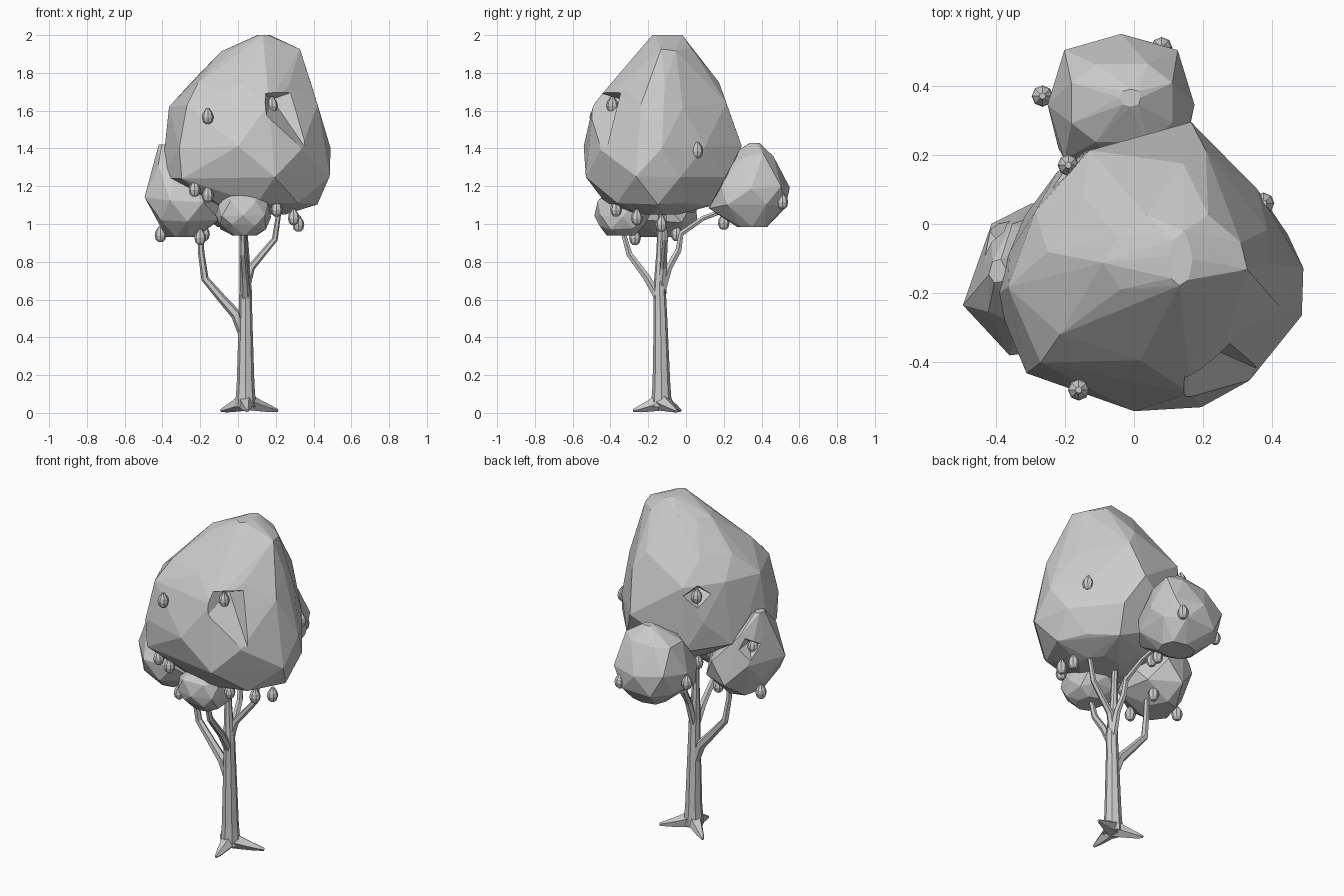
import bpy, bmesh, math, random
from mathutils import Vector

random.seed(4)
if "Cube" in bpy.data.objects:
    bpy.data.objects.remove(bpy.data.objects["Cube"])

grey = bpy.data.materials.new("plain grey")
grey.use_nodes = True
grey.diffuse_color = (0.6, 0.6, 0.6, 1)
grey.node_tree.nodes["Principled BSDF"].inputs["Base Color"].default_value = (0.6, 0.6, 0.6, 1)


def finish(bm, name):
    bmesh.ops.recalc_face_normals(bm, faces=bm.faces)
    mesh = bpy.data.meshes.new(name)
    bm.to_mesh(mesh)
    bm.free()
    mesh.materials.append(grey)
    obj = bpy.data.objects.new(name, mesh)
    bpy.context.collection.objects.link(obj)
    return obj


def hull(name, points):
    bm = bmesh.new()
    for p in points:
        bm.verts.new(p)
    bmesh.ops.convex_hull(bm, input=bm.verts)
    bmesh.ops.delete(bm, geom=[v for v in bm.verts if not v.link_faces], context='VERTS')
    return finish(bm, name)


def blob(name, outline, rings):
    """Faceted foliage: an outline fitted to each ring, staggered ring by ring."""
    points = []
    for i, (z, x0, x1, y0, y1) in enumerate(rings):
        for u, v in outline[i % 2::2]:
            points.append(((x0 + x1 + u * (x1 - x0)) / 2, (y0 + y1 + v * (y1 - y0)) / 2,
                           z + random.uniform(-.015, .015) * (0 < i < len(rings) - 1)))
    return hull(name, points)


def carve(obj, apex, rim):
    """Sink a pointed hollow from the rim down to the apex."""
    apex = Vector(apex)
    cutter = hull("hollow_cutter", [apex] + [apex + (Vector(p) - apex) * 1.6 for p in rim])
    cutter.hide_render = True
    mod = obj.modifiers.new("hollow", 'BOOLEAN')
    mod.operation, mod.object, mod.solver = 'DIFFERENCE', cutter, 'EXACT'
    bpy.context.view_layer.objects.active = obj
    bpy.ops.object.modifier_apply(modifier=mod.name)
    bpy.data.objects.remove(cutter)


def limb(name, path, sides=6):
    """Tapered tube through (x, y, z, radius) stations."""
    bm = bmesh.new()
    pts = [Vector(p[:3]) for p in path]
    loops = []
    for i, p in enumerate(pts):
        along = pts[min(i + 1, len(pts) - 1)] - pts[max(i - 1, 0)]
        turn = Vector((0, 0, 1)).rotation_difference(along)
        loops.append([bm.verts.new(p + turn @ Vector((math.cos(a), math.sin(a), 0)) * path[i][3])
                      for a in (math.tau * k / sides for k in range(sides))])
    for a, b in zip(loops, loops[1:]):
        for k in range(sides):
            j = (k + 1) % sides
            bm.faces.new((a[k], a[j], b[j], b[k]))
    bm.faces.new(loops[0])
    bm.faces.new(loops[-1])
    return finish(bm, name)


# Main crown
crown_outline = [(.27, 1), (.45, .9), (.7, .54), (.9, .28), (1, 0), (.99, -.32), (.65, -.77), (.34, -1),
                 (-.1, -.98), (-.76, -.76), (-.8, -.72), (-1, -.17), (-.91, .11), (-.8, .42),
                 (-.6, .66), (-.4, .9)]
crown = blob("main_crown", crown_outline, [
    (2.0, .10, .17, -.18, -.02), (1.925, -.09, .33, -.22, .04), (1.74, -.28, .385, -.40, .175),
    (1.63, -.365, .425, -.49, .25), (1.40, -.40, .49, -.55, .295), (1.25, -.405, .49, -.53, .25),
    (1.11, -.16, .42, -.43, .13), (1.05, 0, .25, -.25, -.03)])
carve(crown, (.18, -.34, 1.66), [(.14, -.46, 1.695), (.35, -.35, 1.72), (.36, -.42, 1.40), (.15, -.51, 1.57)])
carve(crown, (-.13, .07, 1.57), [(-.19, .16, 1.63), (-.13, .2, 1.57), (-.19, .16, 1.5), (-.23, .1, 1.57)])

# Smaller foliage clumps
squarish = [tuple(math.copysign(abs(c) ** .75, c) for c in (math.cos(a), math.sin(a)))
            for a in (math.tau * k / 16 for k in range(16))]
side_outline = [(-1, -.34), (-.85, .2), (-.6, .73), (-.15, 1), (.4, .95), (.8, .6),
                (1, .1), (.9, -.5), (.5, -.9), (0, -1), (-.35, -1), (-.75, -.75)]
side = blob("side_clump", side_outline, [
    (1.42, -.42, -.37, -.17, -.10), (1.31, -.45, -.22, -.29, 0), (1.13, -.495, -.08, -.38, .06),
    (1.01, -.455, -.08, -.36, .06), (.93, -.38, -.22, -.25, -.03)])
carve(side, (-.35, -.1, 1.24), [(-.38, -.01, 1.30), (-.36, .03, 1.23), (-.41, -.03, 1.18), (-.45, -.09, 1.25)])
blob("rear_clump", squarish, [
    (1.43, -.04, .02, .34, .39), (1.36, -.19, .12, .23, .47), (1.20, -.25, .175, .14, .55),
    (1.09, -.23, .16, .11, .535), (.985, -.11, .09, .27, .43)])
blob("front_clump", squarish, [
    (1.165, -.05, .12, -.42, -.26), (1.11, -.11, .165, -.475, -.2), (1.04, -.12, .175, -.485, -.19),
    (.985, -.10, .155, -.465, -.21), (.94, -.03, .10, -.42, -.27)])

# Trunk and branches
limb("trunk", [(.04, -.13, .03, .056), (.04, -.13, .15, .047), (.04, -.135, .5, .036),
               (.04, -.14, .65, .033), (.03, -.135, .85, .022), (.025, -.13, 1.1, .016)], 8)
limb("side_branch", [(.025, -.13, .42, .025), (-.01, -.13, .52, .028), (-.09, -.125, .61, .023),
                     (-.175, -.12, .71, .020), (-.195, -.13, .85, .017), (-.20, -.13, 1.0, .014)])
limb("front_branch", [(.04, -.14, .60, .026), (.035, -.21, .72, .021), (.025, -.30, .84, .018),
                      (.025, -.345, 1.0, .013)])
limb("rear_branch", [(.04, -.13, .64, .024), (.045, -.09, .77, .020), (.04, -.04, .86, .018),
                     (.035, -.025, .95, .016), (.02, .09, 1.03, .014), (0, .25, 1.09, .011)])
limb("left_branch", [(.04, -.13, .66, .024), (.07, -.12, .77, .020), (.195, -.11, .92, .016),
                     (.225, -.12, 1.12, .012)])

# Roots
for number, (x, y) in enumerate([(.21, -.05), (-.09, -.03), (.05, -.28)]):
    dx, dy = x - .04, y + .13
    limb(f"root_{number + 1}", [(.04, -.13, .06, .05), (.04 + dx * .4, -.13 + dy * .4, .038, .033),
                                (.04 + dx * .75, -.13 + dy * .75, .022, .02), (x, y, .012, .008)], 5)

# Ribbed hanging fruit
fruit_spots = [(-.16, -.48, 1.57), (.18, -.39, 1.63), (.375, .06, 1.39), (-.19, .17, 1.57),
               (-.265, .37, 1.15), (.08, .51, 1.12), (-.39, -.08, 1.23), (-.23, -.42, 1.185),
               (-.16, -.42, 1.155), (-.41, -.125, .945), (-.20, -.27, .93), (.205, -.37, 1.08),
               (.295, -.26, 1.035), (.32, -.13, 1.0), (0, .2, 1.01), (-.1, .03, 1.1),
               (-.18, -.05, .95)]
fruit_profile = [(-.04, .012), (-.028, .025), (-.005, .031), (.016, .027), (.032, .016), (.044, .009)]
for number, (x, y, z) in enumerate(fruit_spots):
    limb(f"fruit_{number + 1}", [(x, y, z + h, r) for h, r in fruit_profile], 8)
